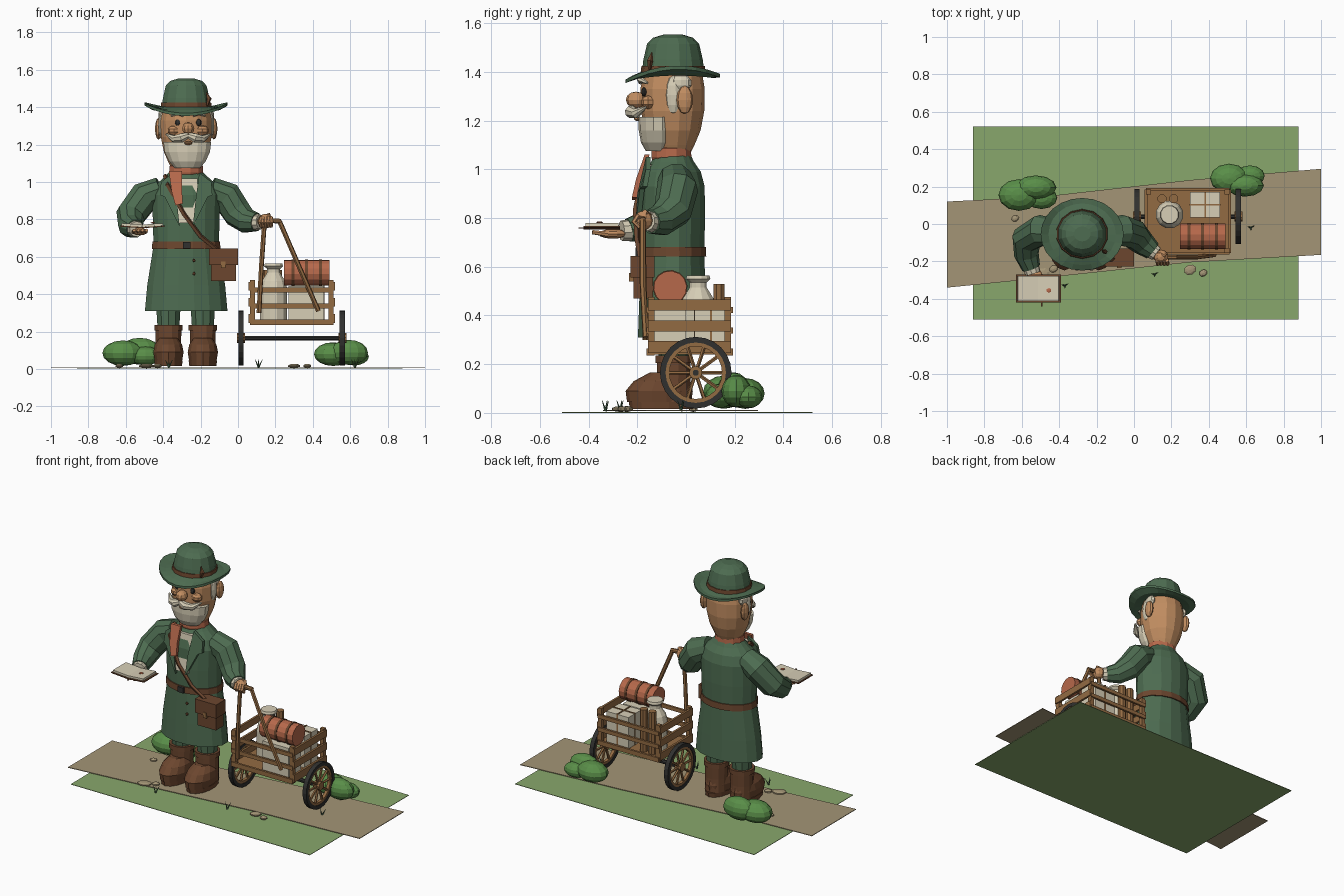
import bpy, bmesh, math
from mathutils import Vector, Matrix

if "Cube" in bpy.data.objects:
    bpy.data.objects.remove(bpy.data.objects["Cube"])

COLOURS = {
    'coat_green': (0.075, 0.15, 0.082), 'grass_green': (0.25, 0.39, 0.15),
    'bush_green': (0.10, 0.27, 0.065), 'path_tan': (0.37, 0.30, 0.18),
    'skin': (0.54, 0.27, 0.12), 'cream': (0.68, 0.62, 0.47),
    'terracotta': (0.47, 0.14, 0.07), 'wood': (0.29, 0.145, 0.055),
    'leather': (0.15, 0.062, 0.028), 'charcoal': (0.03, 0.03, 0.028)}
MATS = {}
for k, c in COLOURS.items():
    MATS[k] = bpy.data.materials.new(k)
    MATS[k].diffuse_color = (*c, 1)


def finish(name, bm, mat):
    bmesh.ops.recalc_face_normals(bm, faces=bm.faces)
    me = bpy.data.meshes.new(name)
    bm.to_mesh(me)
    bm.free()
    me.materials.append(MATS[mat])
    ob = bpy.data.objects.new(name, me)
    bpy.context.collection.objects.link(ob)
    return ob


def skin(name, mat, rings, closed=False):
    """Bridge rings of points; cap the ends unless the strip is closed."""
    bm = bmesh.new()
    vs = [[bm.verts.new(p) for p in r] for r in rings]
    n = len(vs[0])
    pairs = list(zip(vs, vs[1:])) + ([(vs[-1], vs[0])] if closed else [])
    for a, b in pairs:
        for i in range(n):
            bm.faces.new((a[i], a[(i + 1) % n], b[(i + 1) % n], b[i]))
    if not closed:
        bm.faces.new(vs[0])
        bm.faces.new(vs[-1])
    return finish(name, bm, mat)


def loft(name, mat, cx, cy, prof, n=14):
    """Elliptical rings from (z, rx, ry[, y shift])."""
    ang = [2 * math.pi * (i + .5) / n for i in range(n)]
    return skin(name, mat, [[(cx + p[1] * math.cos(a), cy + (p[3] if len(p) > 3 else 0) + p[2] * math.sin(a), p[0])
                             for a in ang] for p in prof])


def tube(name, mat, pts, radii, n=8):
    """Round section swept along points with a radius at each."""
    pts = [Vector(p) for p in pts]
    if not isinstance(radii, (list, tuple)):
        radii = [radii] * len(pts)
    rings, u, old = [], None, None
    for i, p in enumerate(pts):
        d = (pts[min(i + 1, len(pts) - 1)] - pts[max(i - 1, 0)]).normalized()
        u = d.orthogonal().normalized() if u is None else old.rotation_difference(d) @ u
        old, w = d, d.cross(u)
        rings.append([p + radii[i] * (math.cos(t) * u + math.sin(t) * w)
                      for t in (2 * math.pi * (k + .5) / n for k in range(n))])
    return skin(name, mat, rings)


def ball(name, mat, c, r, seg=10, rot=0):
    bm = bmesh.new()
    bmesh.ops.create_uvsphere(bm, u_segments=seg, v_segments=max(5, seg * 2 // 3), radius=1)
    bm.transform(Matrix.Translation(c) @ Matrix.Rotation(rot, 4, 'Z') @ Matrix.Diagonal((*r, 1)))
    return finish(name, bm, mat)


def box(name, mat, lo, hi, tilt=0):
    lo, hi = Vector(lo), Vector(hi)
    bm = bmesh.new()
    bmesh.ops.create_cube(bm, size=1)
    bm.transform(Matrix.Translation((lo + hi) / 2) @ Matrix.Rotation(tilt, 4, 'Y') @ Matrix.Diagonal((*(hi - lo), 1)))
    return finish(name, bm, mat)


def plate(name, mat, pts, off):
    """Outline thickened along an offset."""
    off = Vector(off)
    return skin(name, mat, [[Vector(p) for p in pts], [Vector(p) + off for p in pts]])


# Ground
box('grass_ground', 'grass_green', (-.86, -.51, 0), (.88, .52, .003))
plate('path', 'path_tan', [(-1, -.34, .008), (-.5, -.29, .008), (.3, -.205, .008), (1, -.165, .008), (1, .295, .008),
                           (.3, .235, .008), (-.5, .145, .008), (-1, .12, .008)], (0, 0, .004))
for x, y, r in ((.3, -.245, .036), (.37, -.262, .024), (-.635, .03, .022), (-.49, -.27, .045), (-.43, -.24, .025)):
    ball('path_stone', 'path_tan', (x, y, .016), (r, r * .8, .012), 8, .4)
for x, y in ((-.37, -.33), (.11, -.27), (.625, -.02)):
    for dx, dy in ((-.018, .006), (0, -.014), (.02, .012)):
        tube('grass_blade', 'coat_green', [(x, y, .008), (x + dx, y + dy, .05)], [.005, .001], 4)
for cx, cy, s in ((-.565, .155, 1), (.555, .225, .93)):
    for dx, dy, dz, rx, ry, rz in ((-.05, 0, .075, .11, .085, .068), (.04, .04, .085, .11, .065, .072),
                                   (.07, -.015, .06, .085, .06, .05)):
        if cx > 0:
            dy = -dy + .02
        ball('bush_lobe', 'bush_green', (cx + dx * s, cy + dy * s, .01 + dz * s), (rx * s, ry * s, rz * s), 12)

# Boots and trousers
for x in (-.372, -.188):
    loft('boot_sole', 'leather', x, -.1, [(.015, .074, .13), (.045, .078, .135)])
    loft('boot_foot', 'leather', x, -.11, [(.045, .075, .132), (.09, .083, .138), (.13, .075, .115, .01), (.165, .05, .07, .03)])
    loft('boot_shaft', 'leather', x, -.05, [(.045, .07, .075), (.13, .07, .07), (.225, .072, .072)], 12)
    loft('boot_cuff', 'leather', x, -.05, [(.205, .078, .078), (.235, .078, .078)], 12)
    loft('trouser_leg', 'coat_green', x, -.05, [(.2, .06, .06), (.36, .07, .07)], 10)

# Coat
CX, CY = -.277, -.055
loft('coat_body', 'coat_green', CX, CY, [(.31, .225, .145), (.45, .212, .14), (.66, .178, .132), (.8, .182, .136),
     (.93, .185, .134), (.99, .16, .118), (1.03, .115, .09), (1.06, .085, .075)], 16)
loft('belt', 'leather', CX, CY, [(.642, .187, .141), (.682, .184, .139)], 16)
box('belt_buckle', 'charcoal', (-.295, -.207, .645), (-.255, -.19, .68))
for z in (.58, .51):
    ball('coat_button', 'leather', (-.235, -.195, z), (.009, .008, .009), 6)
plate('shirt_front', 'cream', [(-.35, -.168, 1.02), (-.325, -.198, .78), (-.225, -.198, .78), (-.215, -.168, 1.02)], (0, .03, 0))
for s in (-1, 1):
    X = lambda d: CX + s * d
    plate('coat_lapel', 'coat_green', [(X(.07), -.165, 1.05), (X(.135), -.165, 1.0), (X(.14), -.178, .93),
                                       (X(.115), -.19, .92), (X(.035), -.208, .76), (X(.05), -.2, .9)], (0, .02, 0))

# Sleeves, cuffs and hands
ARMS = {'book': [(-.41, -.045, .96), (-.50, -.035, .92), (-.575, -.08, .82), (-.575, -.165, .765), (-.55, -.235, .75)],
        'cart': [(-.15, -.045, .96), (-.06, -.035, .92), (.0, -.055, .83), (.05, -.105, .79), (.1, -.145, .785)]}
for k, p in ARMS.items():
    tube(k + '_sleeve', 'coat_green', p, [.07, .085, .08, .066, .05], 10)
tube('book_cuff', 'cream', [(-.553, -.225, .75), (-.54, -.265, .748)], [.046, .042], 10)
tube('cart_cuff', 'cream', [(.092, -.14, .785), (.12, -.16, .787)], [.045, .04], 10)
ball('book_palm', 'skin', (-.525, -.3, .735), (.045, .06, .02))
ball('cart_fist', 'skin', (.145, -.175, .79), (.04, .038, .04))
for i in range(4):
    tube('book_finger', 'skin', [(-.56 + i * .022, -.32, .733), (-.555 + i * .022, -.385, .742)], [.011, .009], 6)
    tube('cart_finger', 'skin', [(.125 + i * .017, -.195, .812), (.128 + i * .017, -.214, .785), (.125 + i * .017, -.19, .763)], .011, 6)
tube('cart_thumb', 'skin', [(.13, -.15, .81), (.17, -.17, .825)], .011, 6)

# Open book
for s in (-1, 1):
    a, b = sorted((-.51, -.51 + s * .12))
    box('book_cover', 'leather', (a, -.42, .757), (b, -.27, .763), -s * .07)
    a, b = sorted((-.512, -.512 + s * .11))
    box('book_pages', 'cream', (a, -.412, .763), (b, -.278, .776), -s * .07)
ball('pressed_flower', 'terracotta', (-.455, -.355, .782), (.014, .014, .004), 6)
box('book_ribbon', 'leather', (-.497, -.442, .757), (-.489, -.38, .762))

# Scarf, strap and satchel
loft('scarf_ring', 'terracotta', CX, -.06, [(1.035, .085, .08), (1.05, .094, .085), (1.085, .092, .083), (1.095, .08, .075)], 12)
plate('scarf_tail', 'terracotta', [(-.37, -.17, 1.06), (-.355, -.205, .95), (-.335, -.222, .875), (-.295, -.222, .885),
                                   (-.3, -.205, .96), (-.3, -.17, 1.06)], (0, .02, 0))
tube('satchel_strap', 'leather', [(-.39, -.1, 1.035), (-.375, -.175, .985), (-.29, -.207, .83), (-.2, -.2, .71), (-.1, -.185, .63)], .012, 4)
box('satchel_body', 'leather', (-.145, -.215, .47), (-.01, -.135, .63))
box('satchel_flap', 'leather', (-.155, -.228, .555), (0, -.13, .645))
box('satchel_clasp', 'wood', (-.09, -.234, .54), (-.068, -.214, .575))

# Head
FX = -.266
loft('head', 'skin', CX, -.055, [(1.06, .075, .07), (1.1, .095, .09), (1.16, .122, .115), (1.24, .139, .13),
     (1.33, .14, .132), (1.4, .125, .12)], 14)
loft('beard', 'cream', FX - .005, -.115, [(1.075, .07, .05), (1.11, .1, .07), (1.16, .124, .079), (1.215, .131, .08)], 14)
ball('nose', 'skin', (FX, -.205, 1.285), (.034, .042, .034))
ball('lower_lip', 'skin', (FX, -.2, 1.208), (.022, .014, .01), 8)
for s in (-1, 1):
    X = lambda d: FX + s * d
    tube('moustache_half', 'cream', [(X(0), -.222, 1.25), (X(.035), -.226, 1.236), (X(.075), -.205, 1.23), (X(.118), -.165, 1.255)],
         [.016, .026, .021, .005], 8)
    ball('eye', 'charcoal', (X(.056), -.172, 1.318), (.016, .012, .019), 8)
    ball('cheek', 'skin', (X(.075), -.155, 1.275), (.036, .03, .028), 8)
    tube('eyebrow', 'cream', [(X(.025), -.186, 1.355), (X(.055), -.19, 1.37), (X(.09), -.16, 1.355)], [.008, .013, .006], 6)
    ball('ear', 'skin', (CX + s * .148, -.005, 1.285), (.02, .034, .058), 10)
    ball('side_hair', 'cream', (CX + s * .127, -.052, 1.305), (.024, .034, .08), 10)
    ball('temple_hair', 'cream', (CX + s * .128, -.02, 1.355), (.022, .045, .035), 8)

# Hat
N = 24


def brim_ring(rx, ry, lift, z):
    ring = []
    for i in range(N):
        c, s = math.cos(2 * math.pi * i / N), math.sin(2 * math.pi * i / N)
        ring.append((CX + rx * c, CY + ry * s, z + lift * (.045 * c * c - .012 + .012 * s)))
    return ring


skin('hat_brim', 'coat_green', [brim_ring(.12, .115, 0, 1.385), brim_ring(.18, .165, .3, 1.375), brim_ring(.222, .194, 1, 1.377),
     brim_ring(.222, .194, 1, 1.392), brim_ring(.18, .165, .3, 1.392), brim_ring(.12, .115, 0, 1.405)], closed=True)
loft('hat_crown', 'coat_green', CX, -.053, [(1.385, .138, .13), (1.45, .127, .122), (1.515, .112, .107),
     (1.54, .088, .082), (1.553, .045, .04)], 14)
loft('hat_band', 'leather', CX, -.053, [(1.4, .14, .133), (1.425, .137, .13)], 14)
tube('hat_feather', 'leather', [(-.165, -.15, 1.41), (-.155, -.148, 1.445), (-.17, -.14, 1.48)], [.006, .014, .002], 5)

# Cart crate
X0, X1, Y0, Y1 = .065, .51, -.155, .185
box('cart_floor', 'wood', (X0, Y0, .24), (X1, Y1, .255))
for x in (X0, X1 - .026):
    for y in (Y0, Y1 - .026):
        box('cart_post', 'wood', (x, y, .235), (x + .026, y + .026, .475))
for lo, hi in ((.245, .295), (.335, .38), (.42, .465)):
    for y in (Y0 - .008, Y1 - .006):
        box('cart_long_slat', 'wood', (X0, y, lo - .01), (X1, y + .014, hi - .03))
    for x in (X0 - .008, X1 - .006):
        box('cart_end_slat', 'wood', (x, Y0, lo), (x + .014, Y1, hi))

# Wheels and axle
WY, WZ = .04, .165


def wheel_ring(name, mat, x, ro, ri, h, n=24):
    prof = ((x - h, ro), (x + h, ro), (x + h, ri), (x - h, ri))
    skin(name, mat, [[(px, WY + r * math.cos(2 * math.pi * i / n), WZ + r * math.sin(2 * math.pi * i / n))
                      for i in range(n)] for px, r in prof], closed=True)


tube('axle', 'charcoal', [(-.005, WY, WZ), (.58, WY, WZ)], .013, 8)
for x in (.016, .558):
    wheel_ring('wheel_tyre', 'charcoal', x, .147, .124, .014)
    wheel_ring('wheel_rim', 'wood', x, .125, .108, .01)
    tube('wheel_hub', 'wood', [(x - .022, WY, WZ), (x + .022, WY, WZ)], .027, 10)
    for i in range(10):
        a = math.pi * i / 5
        c, s = math.cos(a), math.sin(a)
        tube('wheel_spoke', 'wood', [(x, WY + .02 * c, WZ + .02 * s), (x, WY + .112 * c, WZ + .112 * s)], .008, 5)

# Pull handle
tube('handle_grip', 'wood', [(.105, -.178, .788), (.16, -.178, .795), (.23, -.178, .79)], .014, 8)
tube('handle_near_bar', 'wood', [(.142, -.178, .79), (.125, -.175, .55), (.112, -.165, .3)], .013, 6)
tube('handle_far_bar', 'wood', [(.222, -.178, .79), (.33, -.178, .54), (.43, -.165, .31)], .013, 6)

# Cargo
tube('blanket_roll', 'terracotta', [(.245, -.065, .515), (.488, -.065, .515)], .068, 14)
for x in (.295, .365, .44):
    tube('roll_strap', 'leather', [(x - .008, -.065, .515), (x + .008, -.065, .515)], .0715, 14)
loft('milk_can', 'cream', .19, .05, [(.255, .075, .075), (.43, .075, .075), (.47, .065, .065), (.515, .036, .036),
     (.535, .036, .036), (.55, .052, .052), (.565, .048, .048)], 12)
box('parcel', 'cream', (.3, .035, .255), (.46, .17, .46))
box('parcel_string_across', 'wood', (.298, .098, .255), (.462, .106, .464))
box('parcel_string_along', 'wood', (.376, .033, .255), (.384, .172, .464))
box('cream_bundle', 'cream', (.27, -.13, .255), (.46, .0, .445))
for x in (.15, .212):
    tube('wooden_peg', 'wood', [(x, .135, .255), (x, .135, .53)], .025, 8)

for m in bpy.data.materials:
    if m.users and not m.is_grease_pencil:
        m.use_nodes = True
        m.node_tree.nodes["Principled BSDF"].inputs["Base Color"].default_value = m.diffuse_color
